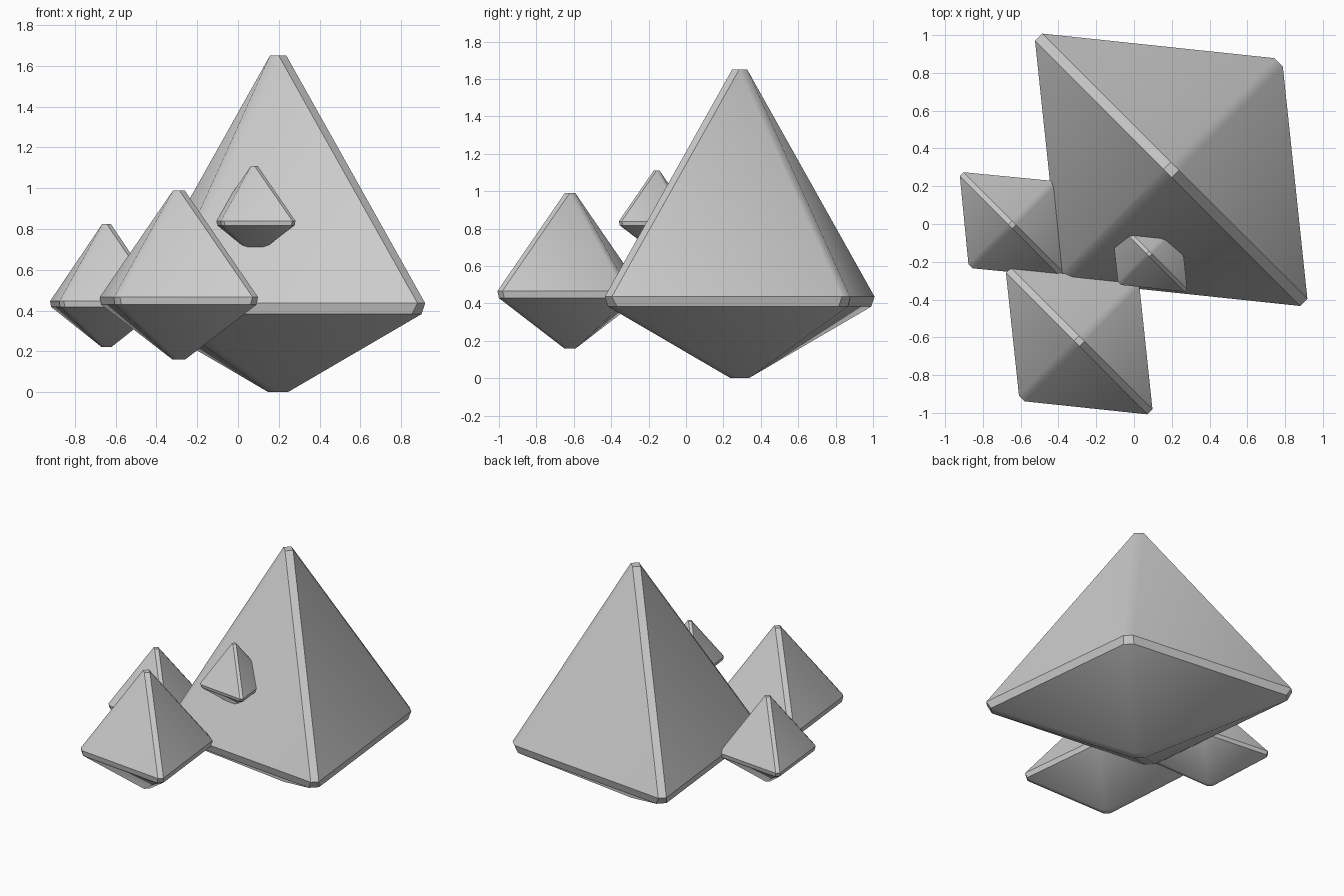
import bpy, bmesh, math

if "Cube" in bpy.data.objects:
    bpy.data.objects.remove(bpy.data.objects["Cube"])


def crystal(name, centre, long_r, short_r, top, bottom, bevel):
    """Bevelled double pyramid on a rhombus base, turned 45 degrees.
    centre is the middle of the girdle; top / bottom are absolute heights."""
    cx, cy, cz = centre
    up, down = top - cz, cz - bottom
    bm = bmesh.new()
    ring = [bm.verts.new(p) for p in ((long_r, 0, 0), (0, short_r, 0),
                                      (-long_r, 0, 0), (0, -short_r, 0))]
    tip, foot = bm.verts.new((0, 0, up)), bm.verts.new((0, 0, -down))
    for i in range(4):
        a, b = ring[i], ring[(i + 1) % 4]
        bm.faces.new((a, b, tip))
        bm.faces.new((b, a, foot))
    bmesh.ops.bevel(bm, geom=bm.edges[:], offset=bevel, offset_type='OFFSET',
                    segments=1, profile=0.5, affect='EDGES')
    # restore the full extents lost to the bevel
    mx = max(v.co.x for v in bm.verts)
    my = max(v.co.y for v in bm.verts)
    hi = max(v.co.z for v in bm.verts)
    lo = min(v.co.z for v in bm.verts)
    for v in bm.verts:
        v.co.x *= long_r / mx
        v.co.y *= short_r / my
        v.co.z *= up / hi if v.co.z > 0 else -down / lo
    bmesh.ops.recalc_face_normals(bm, faces=bm.faces[:])
    mesh = bpy.data.meshes.new(name)
    bm.to_mesh(mesh)
    bm.free()
    ob = bpy.data.objects.new(name, mesh)
    bpy.context.collection.objects.link(ob)
    ob.location = (cx, cy, cz)
    ob.rotation_euler.z = math.radians(-45)
    bpy.ops.object.select_all(action='DESELECT')
    ob.select_set(True)
    bpy.context.view_layer.objects.active = ob
    bpy.ops.object.shade_smooth_by_angle(angle=math.radians(35))
    return ob


# main crystal
crystal("large_crystal", (0.197, 0.287, 0.403), 0.993, 0.805, 1.65, 0.0, 0.035)
# crystals clustered round it
crystal("medium_crystal", (-0.29, -0.62, 0.445), 0.53, 0.43, 0.99, 0.16, 0.023)
crystal("small_crystal", (-0.645, -0.003, 0.43), 0.378, 0.312, 0.825, 0.22, 0.017)
# crystal half sunk in the front face
crystal("tiny_crystal", (0.08, -0.157, 0.827), 0.275, 0.222, 1.11, 0.68, 0.013)
